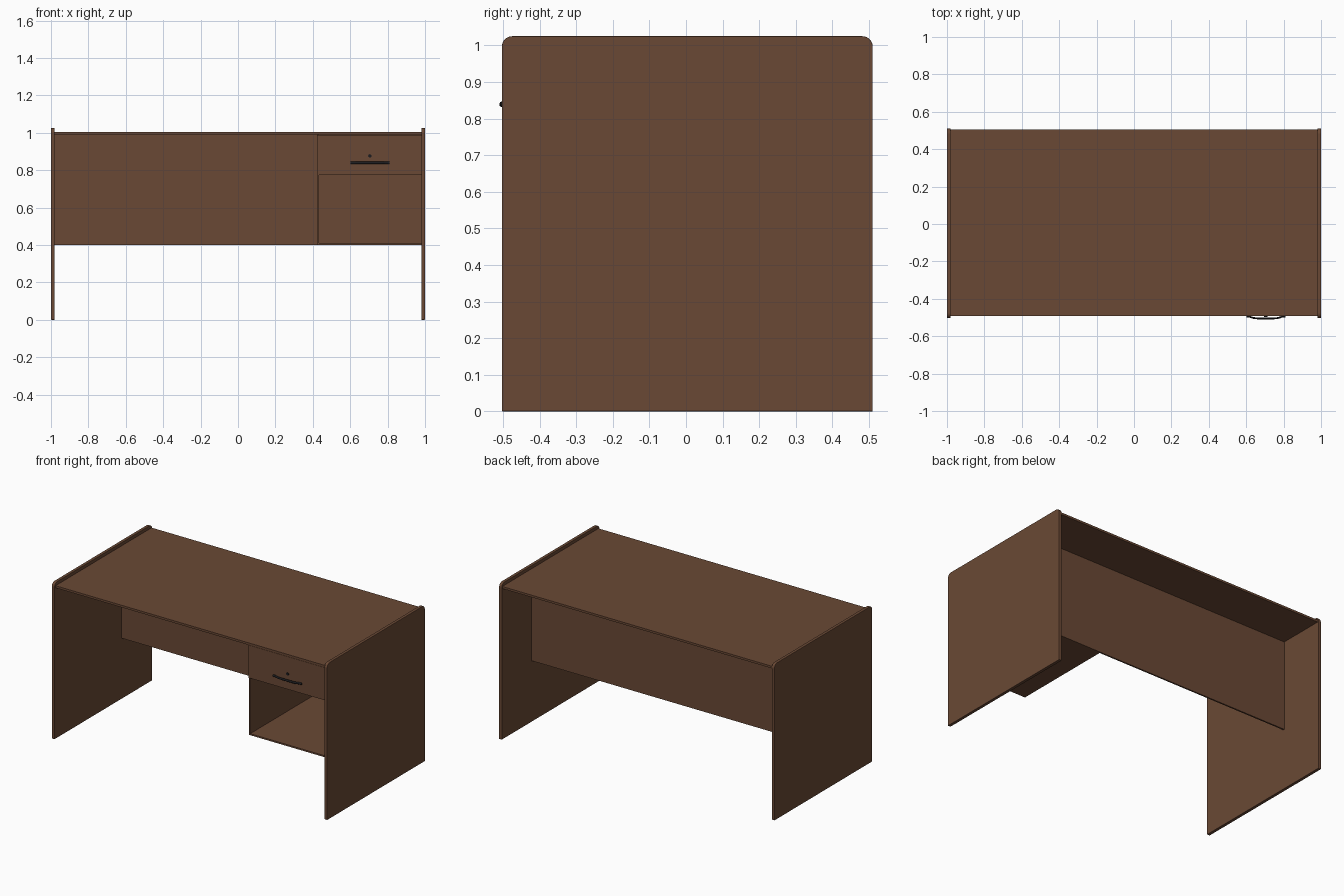
import bpy, bmesh, math

if "Cube" in bpy.data.objects:
    bpy.data.objects.remove(bpy.data.objects["Cube"])


def material(name, color):
    m = bpy.data.materials.new(name)
    m.diffuse_color = (*color, 1)
    m.use_nodes = True
    m.node_tree.nodes["Principled BSDF"].inputs["Base Color"].default_value = m.diffuse_color
    return m


WOOD = material("brown_wood", (0.144, 0.066, 0.035))
BLACK = material("black_metal", (0.012, 0.012, 0.014))


def finish(name, bm, mat):
    bmesh.ops.recalc_face_normals(bm, faces=bm.faces)
    me = bpy.data.meshes.new(name)
    bm.to_mesh(me)
    bm.free()
    ob = bpy.data.objects.new(name, me)
    bpy.context.collection.objects.link(ob)
    me.materials.append(mat)
    return ob


def board(name, x, y, z):
    """Box given by its (min, max) on each axis."""
    bm = bmesh.new()
    bmesh.ops.create_cube(bm, size=1)
    for v in bm.verts:
        v.co = [a + (c + 0.5) * (b - a) for c, (a, b) in zip(v.co, (x, y, z))]
    return finish(name, bm, WOOD)


def side_panel(name, x0, x1):
    """Upright panel with rounded top corners and softened edges."""
    y0, y1, h, r = -0.503, 0.51, 1.025, 0.028
    pts = [(y0, 0), (y1, 0)]
    for cy, start in ((y1 - r, 0), (y0 + r, 90)):
        for i in range(9):
            a = math.radians(start + i * 90 / 8)
            pts.append((cy + r * math.cos(a), h - r + r * math.sin(a)))
    bm = bmesh.new()
    face = bm.faces.new([bm.verts.new((x0, y, z)) for y, z in pts])
    ext = bmesh.ops.extrude_face_region(bm, geom=[face])["geom"]
    for v in ext:
        if isinstance(v, bmesh.types.BMVert):
            v.co.x = x1
    ob = finish(name, bm, WOOD)
    bev = ob.modifiers.new("soft_edge", "BEVEL")
    bev.width = 0.002
    bev.segments = 2
    bev.limit_method = "ANGLE"
    bev.angle_limit = math.radians(40)
    return ob


# Side panels
side_panel("left_side_panel", -1.0, -0.98)
side_panel("right_side_panel", 0.98, 1.0)

# Desk top and modesty panel
board("desk_top", (-0.98, 0.98), (-0.492, 0.505), (0.99, 1.004))
board("modesty_panel", (-0.98, 0.98), (0.19, 0.2), (0.4, 0.99))

# Cabinet under the right end
board("cabinet_divider", (0.422, 0.432), (-0.472, 0.19), (0.4, 0.99))
board("cabinet_divider_lip", (0.422, 0.432), (-0.49, -0.472), (0.4, 0.774))
board("cabinet_shelf", (0.432, 0.98), (-0.49, 0.19), (0.4, 0.41))

# Drawer
board("drawer_front", (0.422, 0.98), (-0.492, -0.472), (0.775, 0.989))
board("drawer_bottom", (0.434, 0.978), (-0.472, 0.185), (0.778, 0.788))
for side, x in (("left", 0.434), ("right", 0.968)):
    board(f"drawer_{side}_wall", (x, x + 0.01), (-0.472, 0.185), (0.788, 0.95))
board("drawer_back", (0.444, 0.968), (0.175, 0.185), (0.788, 0.95))

# Bowed handle
half = [(0.104, -0.495), (0.085, -0.496), (0.074, -0.5),
        (0.06, -0.5035), (0.035, -0.505)]
path = [(-x, y) for x, y in half] + [(0, -0.505)] + half[::-1]
bm = bmesh.new()
rings = []
for px, py in path:
    rings.append([bm.verts.new((0.705 + px,
                                py + 0.005 * math.cos(k * math.pi / 6),
                                0.839 + 0.007 * math.sin(k * math.pi / 6)))
                  for k in range(12)])
for a, b in zip(rings, rings[1:]):
    for k in range(12):
        n = (k + 1) % 12
        bm.faces.new((a[k], a[n], b[n], b[k]))
bm.faces.new(rings[0])
bm.faces.new(rings[-1])
handle = finish("drawer_handle", bm, BLACK)

# Keyhole lock
bpy.ops.mesh.primitive_cylinder_add(vertices=24, radius=0.009, depth=0.008,
                                    location=(0.705, -0.492, 0.876),
                                    rotation=(math.pi / 2, 0, 0))
lock = bpy.context.object
lock.name = "drawer_lock"
lock.data.materials.append(BLACK)

for ob in (handle, lock):
    bpy.ops.object.select_all(action="DESELECT")
    ob.select_set(True)
    bpy.context.view_layer.objects.active = ob
    bpy.ops.object.shade_smooth_by_angle(angle=math.radians(40))
